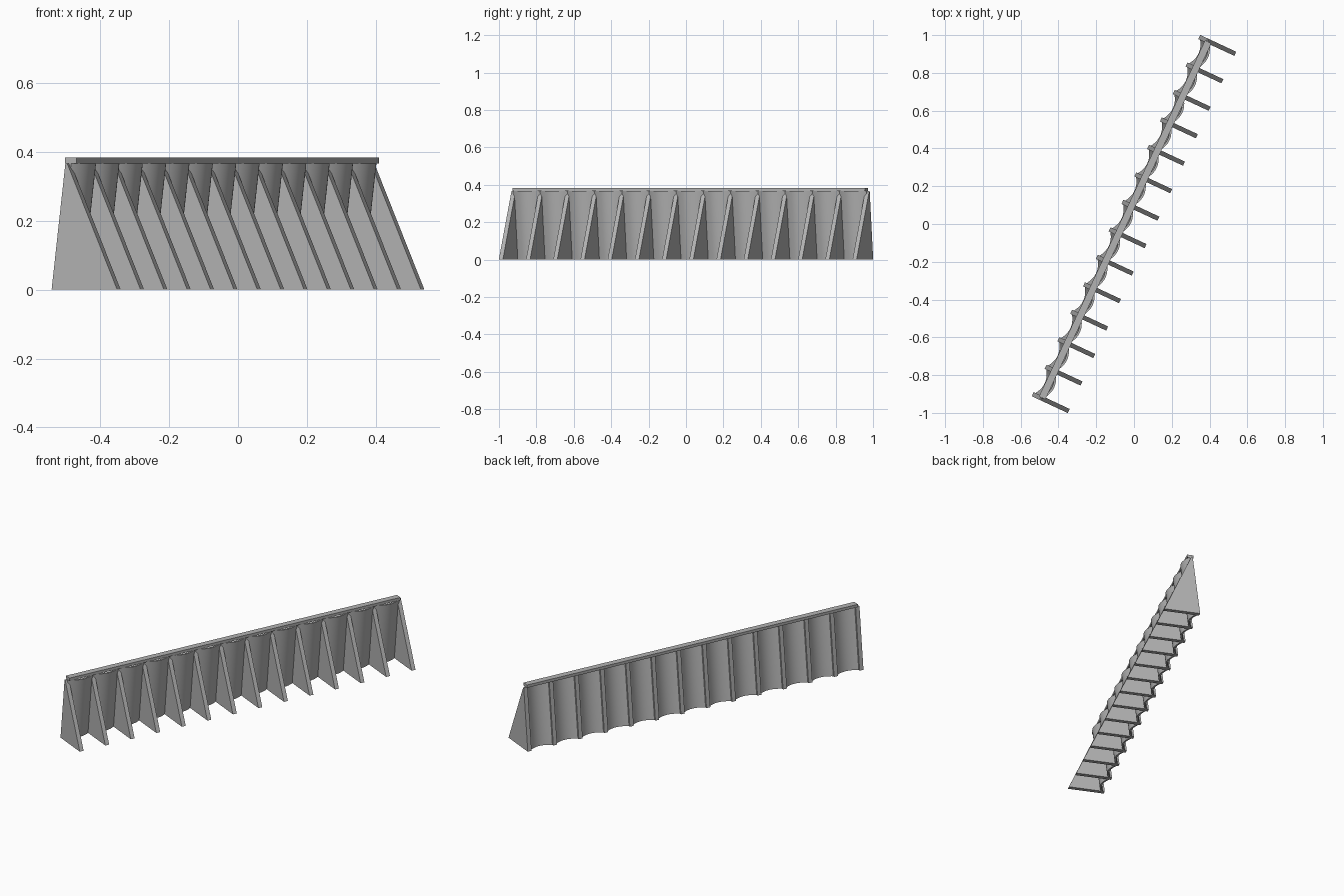
import bpy, bmesh, math
from mathutils import Vector

cube = bpy.data.objects.get("Cube")
if cube:
    bpy.data.objects.remove(cube, do_unlink=True)

BAYS = 13
PITCH = 0.1605
HALF = BAYS * PITCH / 2
TOP = 0.366             # underside of the crest
LEAN = 0.044            # downstream shift of the upstream face from base to top
ANGLE = math.radians(65)
ALONG = Vector((math.cos(ANGLE), math.sin(ANGLE), 0))
DOWNSTREAM = Vector((math.sin(ANGLE), -math.cos(ANGLE), 0))

concrete = bpy.data.materials.new("concrete grey")
concrete.use_nodes = True
grey = (0.45, 0.45, 0.45, 1)
concrete.diffuse_color = grey
concrete.node_tree.nodes["Principled BSDF"].inputs["Base Color"].default_value = grey


def world(u, v, z):
    """Point from distance along the wall, distance downstream and height."""
    return ALONG * u + DOWNSTREAM * v + Vector((0, 0, z))


def loft(name, start, end):
    """Solid mesh between two matching closed outlines."""
    bm = bmesh.new()
    a = [bm.verts.new(world(*p)) for p in start]
    b = [bm.verts.new(world(*p)) for p in end]
    n = len(a)
    for i in range(n):
        j = (i + 1) % n
        bm.faces.new((a[i], a[j], b[j], b[i]))
    bm.faces.new(a[::-1])
    bm.faces.new(b)
    bmesh.ops.recalc_face_normals(bm, faces=bm.faces)
    mesh = bpy.data.meshes.new(name)
    bm.to_mesh(mesh)
    bm.free()
    mesh.materials.append(concrete)
    return mesh


def place(name, mesh, u=0):
    obj = bpy.data.objects.new(name, mesh)
    obj.location = ALONG * u
    bpy.context.collection.objects.link(obj)
    return obj


# Triangular buttresses
t = 0.012
side = [(-0.105, 0), (0.105, 0), (-0.055, TOP), (-0.105 + LEAN, TOP)]
buttress = loft("buttress", [(-t, v, z) for v, z in side], [(t, v, z) for v, z in side])
for i in range(BAYS + 1):
    place(f"buttress_{i + 1}", buttress, -HALF + i * PITCH)

# Leaning curved wall panels, bulging downstream between the buttresses
SEGMENTS, BULGE, THICK = 16, 0.031, 0.011


def arch(z):
    base = -0.105 + 0.002 + LEAN * z / TOP
    curve = []
    for k in range(SEGMENTS + 1):
        s = 2 * k / SEGMENTS - 1
        curve.append((s * PITCH / 2, base + BULGE * (1 - s * s)))
    inner = [(u, v, z) for u, v in curve]
    outer = [(u, v + THICK, z) for u, v in reversed(curve)]
    return inner + outer


panel = loft("wall_panel", arch(0), arch(TOP))
panels = [place(f"wall_panel_{i + 1}", panel, -HALF + (i + 0.5) * PITCH) for i in range(BAYS)]
bpy.ops.object.select_all(action="DESELECT")
panels[0].select_set(True)
bpy.context.view_layer.objects.active = panels[0]
bpy.ops.object.shade_smooth_by_angle(angle=math.radians(30))

# Straight crest beam along the top
def beam_end(u):
    return [(u, v, z) for v, z in
            [(-0.07, TOP), (-0.033, TOP), (-0.033, 0.383), (-0.07, 0.383)]]


place("crest_beam", loft("crest_beam", beam_end(-1.04), beam_end(1.04)))
